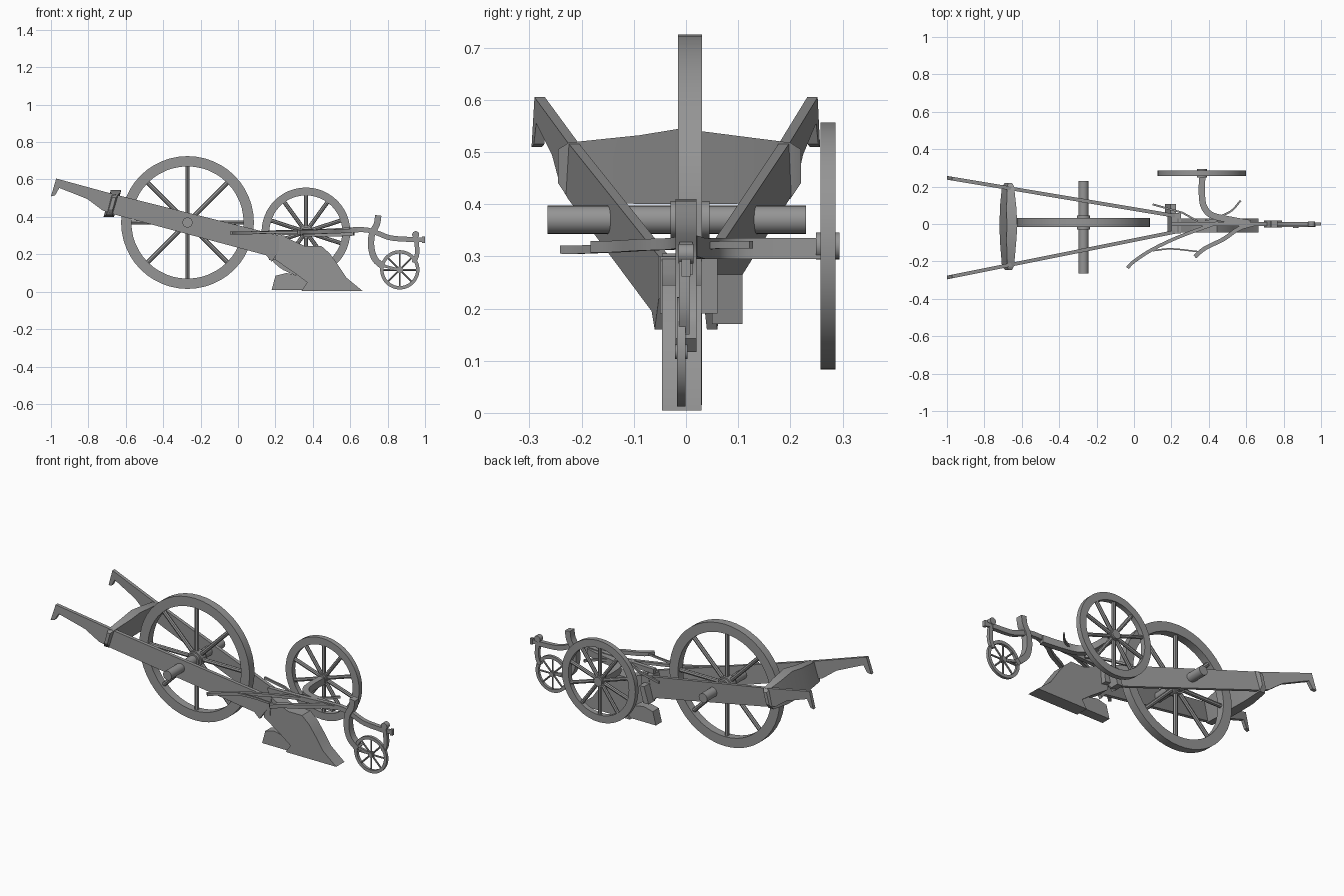
import bpy, bmesh, math
from mathutils import Vector

if "Cube" in bpy.data.objects:
    bpy.data.objects.remove(bpy.data.objects["Cube"])

grey = bpy.data.materials.new("plain grey")
grey.use_nodes = True
COLOUR = (0.3, 0.3, 0.3, 1)
grey.diffuse_color = COLOUR
grey.node_tree.nodes["Principled BSDF"].inputs["Base Color"].default_value = COLOUR


def finish(name, bm):
    """Turn a bmesh into a named object with clean normals."""
    bmesh.ops.recalc_face_normals(bm, faces=bm.faces)
    mesh = bpy.data.meshes.new(name)
    bm.to_mesh(mesh)
    bm.free()
    mesh.materials.append(grey)
    obj = bpy.data.objects.new(name, mesh)
    bpy.context.collection.objects.link(obj)
    bpy.ops.object.select_all(action='DESELECT')
    obj.select_set(True)
    bpy.context.view_layer.objects.active = obj
    bpy.ops.object.shade_smooth_by_angle(angle=math.radians(30))
    return obj


def loft(name, rings, closed=False):
    """Skin a list of equal point rings, capped unless closed."""
    bm = bmesh.new()
    loops = [[bm.verts.new(p) for p in ring] for ring in rings]
    n = len(loops[0])
    pairs = list(zip(loops, loops[1:]))
    if closed:
        pairs.append((loops[-1], loops[0]))
    for a, b in pairs:
        for i in range(n):
            j = (i + 1) % n
            bm.faces.new((a[i], a[j], b[j], b[i]))
    if not closed:
        bm.faces.new(loops[0])
        bm.faces.new(loops[-1])
    return finish(name, bm)


def plate(name, outline, y0, y1, slope=0.0):
    """Extrude an x-z outline across y; slope skews it sideways along x."""
    return loft(name, [[(x, y + slope * x, z) for x, z in outline] for y in (y0, y1)])


def strip(name, path, width, depth, axis):
    """Rectangular bar along a path; depth is measured along axis."""
    pts, axis = [Vector(p) for p in path], Vector(axis)
    rings = []
    for i, p in enumerate(pts):
        t = (pts[min(i + 1, len(pts) - 1)] - pts[max(i - 1, 0)]).normalized()
        u, v = axis.cross(t).normalized() * width / 2, axis * depth / 2
        rings.append([p + u + v, p - u + v, p - u - v, p + u - v])
    return loft(name, rings)


def smooth(points, steps=5):
    """Catmull-Rom interpolation of a short path."""
    p = [Vector(q) for q in points]
    p = [p[0] * 2 - p[1]] + p + [p[-1] * 2 - p[-2]]
    out = []
    for a, b, c, d in zip(p, p[1:], p[2:], p[3:]):
        for k in range(steps):
            t = k / steps
            out.append(0.5 * (2 * b + (c - a) * t + (2 * a - 5 * b + 4 * c - d) * t * t
                              + (3 * b - a - 3 * c + d) * t ** 3))
    return out + [p[-2]]


def rod(name, start, end, radius, sides=12):
    a, b = Vector(start), Vector(end)
    q = (b - a).to_track_quat('Z', 'Y')
    ring = [q @ Vector((radius * math.cos(k * math.tau / sides),
                        radius * math.sin(k * math.tau / sides), 0)) for k in range(sides)]
    return loft(name, [[a + r for r in ring], [b + r for r in ring]])


def wheel(name, centre, outer, inner, width, spokes, spoke_r, hub_r, hub_len):
    c = Vector(centre)
    h = width / 2
    section = [(inner, -h), (outer, -h), (outer, h), (inner, h)]
    rings = []
    for k in range(48):
        a = k * math.tau / 48
        rings.append([c + Vector((r * math.cos(a), y, r * math.sin(a))) for r, y in section])
    loft(name + "_rim", rings, closed=True)
    for k in range(spokes):
        a = math.pi / 2 + k * math.tau / spokes
        d = Vector((math.cos(a), 0, math.sin(a)))
        rod(f"{name}_spoke_{k + 1}", c + d * hub_r * 0.6, c + d * (inner + 0.005), spoke_r, 8)
    step = Vector((0, hub_len / 2, 0))
    rod(name + "_hub", c - step, c + step, hub_r, 20)
    rod(name + "_hub_collar", c - step * 0.6, c + step * 0.6, hub_r * 1.25, 20)


Y, Z = (0, 1, 0), (0, 0, 1)

# Wheels and main axle
wheel("main_wheel", (-0.27, 0.008, 0.37), 0.355, 0.3, 0.046, 8, 0.012, 0.036, 0.075)
wheel("side_wheel", (0.363, 0.272, 0.32), 0.237, 0.195, 0.029, 10, 0.011, 0.026, 0.045)
wheel("guide_wheel", (0.865, -0.009, 0.117), 0.105, 0.087, 0.016, 8, 0.005, 0.014, 0.024)
rod("main_axle", (-0.27, -0.265, 0.37), (-0.27, 0.23, 0.37), 0.027, 24)

# Two handles with hooked grips, converging on the plough body
handle = [(-1.0, 0.51), (-0.972, 0.605), (-0.66, 0.52), (0.22, 0.3), (0.22, 0.22),
          (0.18, 0.16), (0.15, 0.195), (-0.65, 0.41), (-0.725, 0.435), (-0.805, 0.495),
          (-0.955, 0.555), (-0.978, 0.515)]
plate("right_handle", handle, -0.096, -0.076, 0.2)
plate("left_handle", handle, 0.07, 0.09, -0.167)

# Arched crossbar between the handles, thickest in the middle
sections = [(-0.245, 0.44, 0.505, 0.01), (-0.225, 0.41, 0.518, 0.018), (-0.09, 0.4, 0.532, 0.026),
            (-0.01, 0.4, 0.545, 0.028), (0.09, 0.4, 0.532, 0.026), (0.2, 0.41, 0.518, 0.018),
            (0.22, 0.44, 0.505, 0.01)]
rings = []
for y, low, high, half in sections:
    lean = [-0.672 + (z - 0.47) * 0.27 for z in (low, high)]
    rings.append([(lean[0] - half, y, low), (lean[0] + half, y, low),
                  (lean[1] + half, y, high), (lean[1] - half, y, high)])
loft("crossbar", rings)

# Ploughshare body and heel
plate("ploughshare", [(0.23, 0.305), (0.3, 0.27), (0.355, 0.245), (0.445, 0.245), (0.49, 0.205),
                      (0.53, 0.15), (0.58, 0.075), (0.665, 0.005), (0.34, 0.005), (0.37, 0.05),
                      (0.31, 0.095), (0.2, 0.17), (0.2, 0.2)], -0.046, 0.03)
plate("heel", [(0.18, 0.01), (0.2, 0.085), (0.26, 0.1), (0.37, 0.075), (0.4, 0.01)], -0.035, 0.02)
plate("handle_bracket", [(0.18, 0.2), (0.2, 0.3), (0.25, 0.3), (0.24, 0.19)], -0.05, 0.06)
plate("bracket_wing", [(0.165, 0.17), (0.195, 0.265), (0.225, 0.265), (0.2, 0.17)], 0.05, 0.108)

# Draught beam running forward to the hitch
strip("draught_beam", smooth([(0.2, 0, 0.315), (0.45, 0, 0.322), (0.66, 0, 0.332), (0.74, 0, 0.315),
                              (0.82, 0, 0.287), (0.95, 0, 0.278)]), 0.027, 0.024, Y)
strip("curved_neck", smooth([(0.75, 0, 0.408), (0.742, 0, 0.36), (0.717, 0, 0.31), (0.712, 0, 0.24),
                             (0.732, 0, 0.175), (0.78, 0, 0.13)]), 0.034, 0.04, Y)
strip("hitch_fork", smooth([(0.945, -0.003, 0.31), (0.955, -0.003, 0.26), (0.957, -0.003, 0.2),
                            (0.94, -0.003, 0.155)]), 0.024, 0.02, Y)
rod("hitch_knob", (0.95, -0.014, 0.305), (0.95, 0.014, 0.305), 0.019, 16)
strip("hitch_cap", [(0.94, 0, 0.278), (0.985, 0, 0.278)], 0.022, 0.014, Y)
strip("hitch_end", [(0.985, 0, 0.278), (1.0, 0, 0.278)], 0.034, 0.018, Y)
strip("guide_wheel_fork", [(0.77, -0.009, 0.14), (0.865, -0.009, 0.117)], 0.014, 0.012, Y)

# Arm carrying the side wheel
strip("side_wheel_arm", smooth([(0.365, 0.265, 0.315), (0.363, 0.16, 0.315), (0.375, 0.09, 0.315),
                                (0.42, 0.045, 0.315), (0.52, 0.022, 0.315), (0.62, 0.004, 0.32)]),
      0.034, 0.04, Z)

# Levers and links beside the beam
strip("long_lever", smooth([(-0.035, -0.235, 0.313), (0, -0.2, 0.313), (0.1, -0.135, 0.316),
                            (0.25, -0.065, 0.32), (0.45, 0.008, 0.322)]), 0.018, 0.016, Z)
strip("short_lever", smooth([(0.325, -0.175, 0.318), (0.38, -0.13, 0.319), (0.48, -0.08, 0.322),
                             (0.56, -0.025, 0.324), (0.64, 0, 0.328)]), 0.022, 0.022, Z)
strip("lever_link", smooth([(0.1, -0.143, 0.316), (0.2, -0.133, 0.316), (0.345, -0.148, 0.318)]),
      0.008, 0.012, Z)
strip("left_link", smooth([(0.57, 0.125, 0.322), (0.52, 0.07, 0.322), (0.45, 0.038, 0.32),
                           (0.38, 0.02, 0.32)]), 0.01, 0.014, Z)
strip("rear_link", [(0.1, 0.105, 0.315), (0.26, 0.06, 0.318), (0.34, 0.015, 0.32)], 0.01, 0.014, Z)
